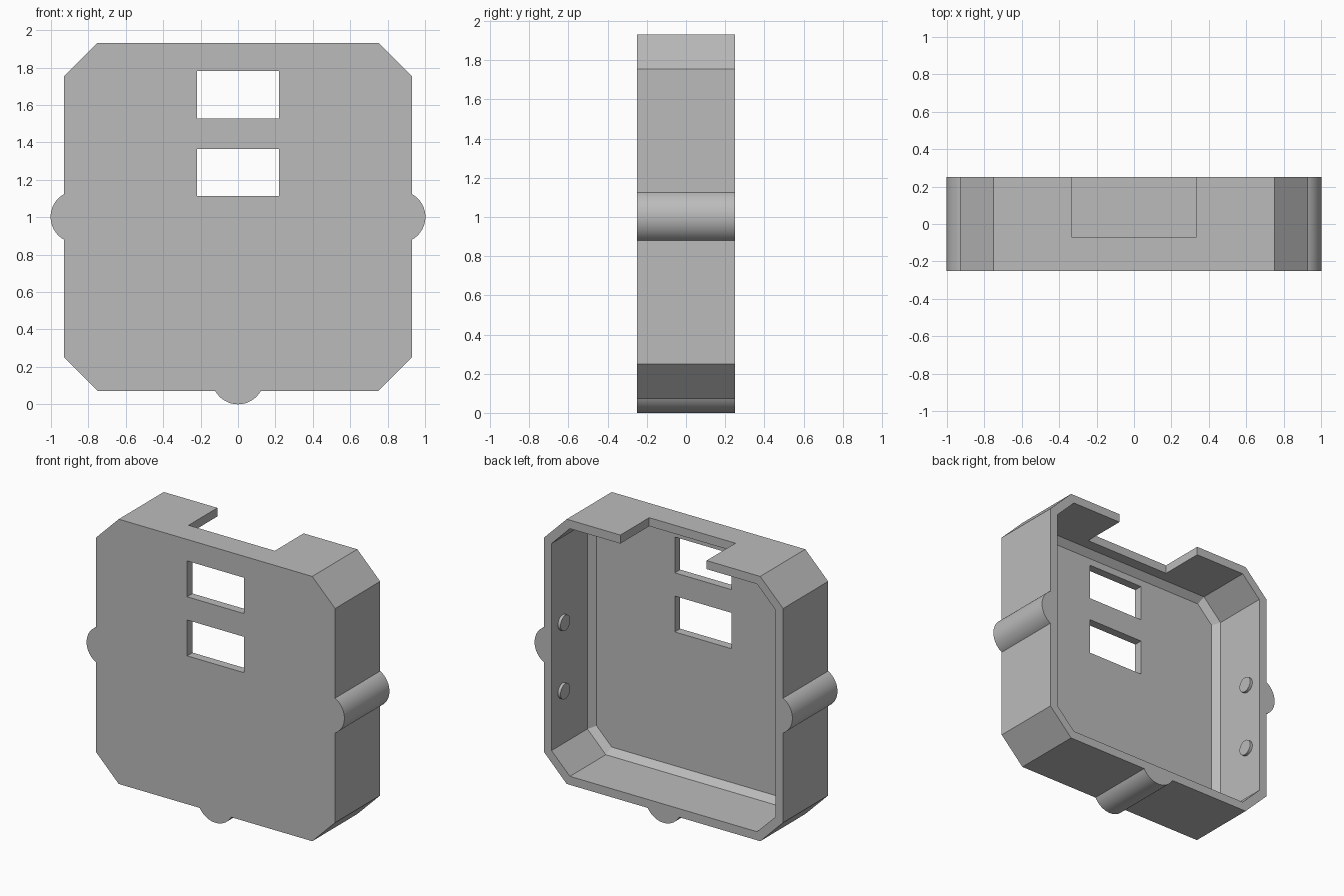
import bpy
import bmesh
import math
from mathutils import Matrix

old = bpy.data.objects.get("Cube")
if old:
    bpy.data.objects.remove(old, do_unlink=True)

GREY = (0.5, 0.5, 0.5, 1.0)
grey = bpy.data.materials.new("plain grey")
grey.use_nodes = True
grey.diffuse_color = GREY
grey.node_tree.nodes["Principled BSDF"].inputs["Base Color"].default_value = GREY

HALF, FLAT, MID = 0.93, 0.752, 1.003   # half width, half flat edge, centre height
DEPTH, WALL, COVE = 0.25, 0.06, 0.042


def finish(name, bm):
    bmesh.ops.recalc_face_normals(bm, faces=bm.faces)
    mesh = bpy.data.meshes.new(name)
    bm.to_mesh(mesh)
    bm.free()
    mesh.materials.append(grey)
    obj = bpy.data.objects.new(name, mesh)
    bpy.context.collection.objects.link(obj)
    return obj


def octagon(inset):
    """Chamfered square in x and z, moved inward by the inset."""
    h, f = HALF - inset, FLAT - inset * math.tan(math.pi / 8)
    pts = []
    for i in range(4):
        c, s = round(math.cos(i * math.pi / 2)), round(math.sin(i * math.pi / 2))
        for x, z in ((h, -f), (h, f)):
            pts.append((x * c - z * s, x * s + z * c + MID))
    return pts


def loft(name, sections):
    """Closed solid through (y, outline) sections."""
    bm = bmesh.new()
    rings = [[bm.verts.new((x, y, z)) for x, z in pts] for y, pts in sections]
    n = len(rings[0])
    for a, b in zip(rings, rings[1:]):
        for i in range(n):
            j = (i + 1) % n
            bm.faces.new((a[i], a[j], b[j], b[i]))
    bm.faces.new(rings[0])
    bm.faces.new(rings[-1])
    return finish(name, bm)


def box(name, x, y, z):
    return loft(name, [(v, [(x[0], z[0]), (x[1], z[0]), (x[1], z[1]), (x[0], z[1])]) for v in y])


# Outline with rounded ribs on both sides and the bottom
RIB_HALF, RIB_OUT = 0.122, 0.072
radius = (RIB_HALF ** 2 + RIB_OUT ** 2) / (2 * RIB_OUT)
sweep = math.asin(RIB_HALF / radius)
corners = octagon(0)
outline = []
for side in range(4):
    outline.append(corners[2 * side])
    if side != 1:
        turn = side * math.pi / 2
        for k in range(25):
            a = sweep * (k / 12 - 1)
            u = HALF + RIB_OUT - radius + radius * math.cos(a)
            v = radius * math.sin(a)
            outline.append((u * math.cos(turn) - v * math.sin(turn),
                            u * math.sin(turn) + v * math.cos(turn) + MID))
    outline.append(corners[2 * side + 1])
low = min(z for x, z in outline)
shell = loft("case_shell", [(-DEPTH, outline), (DEPTH, outline)])

# Cavity with a coved floor, top notch and two windows
floor = WALL - DEPTH
cutters = [
    loft("cavity_cutter", [(floor, octagon(WALL + COVE)), (floor + COVE, octagon(WALL)),
                           (DEPTH + 0.1, octagon(WALL))]),
    box("notch_cutter", (-0.335, 0.335), (-0.07, DEPTH + 0.1), (1.8, 2.1)),
]
for bottom in (1.115, 1.53):
    cutters.append(box("window_cutter", (-0.22, 0.22), (-0.4, -0.1), (bottom, bottom + 0.252)))

bpy.context.view_layer.objects.active = shell
for cutter in cutters:
    cutter.hide_render = True
    mod = shell.modifiers.new("cut", "BOOLEAN")
    mod.operation = "DIFFERENCE"
    mod.solver = "EXACT"
    mod.object = cutter
    bpy.ops.object.modifier_apply(modifier=mod.name)
    bpy.data.objects.remove(cutter, do_unlink=True)

# Small round snap studs on the inner side walls
studs = []
for sign, label in ((1, "left"), (-1, "right")):
    for z, level in ((0.65, "lower"), (1.13, "upper")):
        bm = bmesh.new()
        place = Matrix.Translation((sign * (HALF - WALL), 0.125, z)) @ Matrix.Rotation(math.pi / 2, 4, "Y")
        bmesh.ops.create_cone(bm, cap_ends=True, segments=32, radius1=0.054,
                              radius2=0.054, depth=0.04, matrix=place)
        studs.append(finish(f"{label}_{level}_stud", bm))

bpy.ops.object.select_all(action="DESELECT")
for obj in [shell] + studs:
    obj.location.z -= low
    obj.select_set(True)
bpy.ops.object.shade_smooth_by_angle(angle=math.radians(25))
